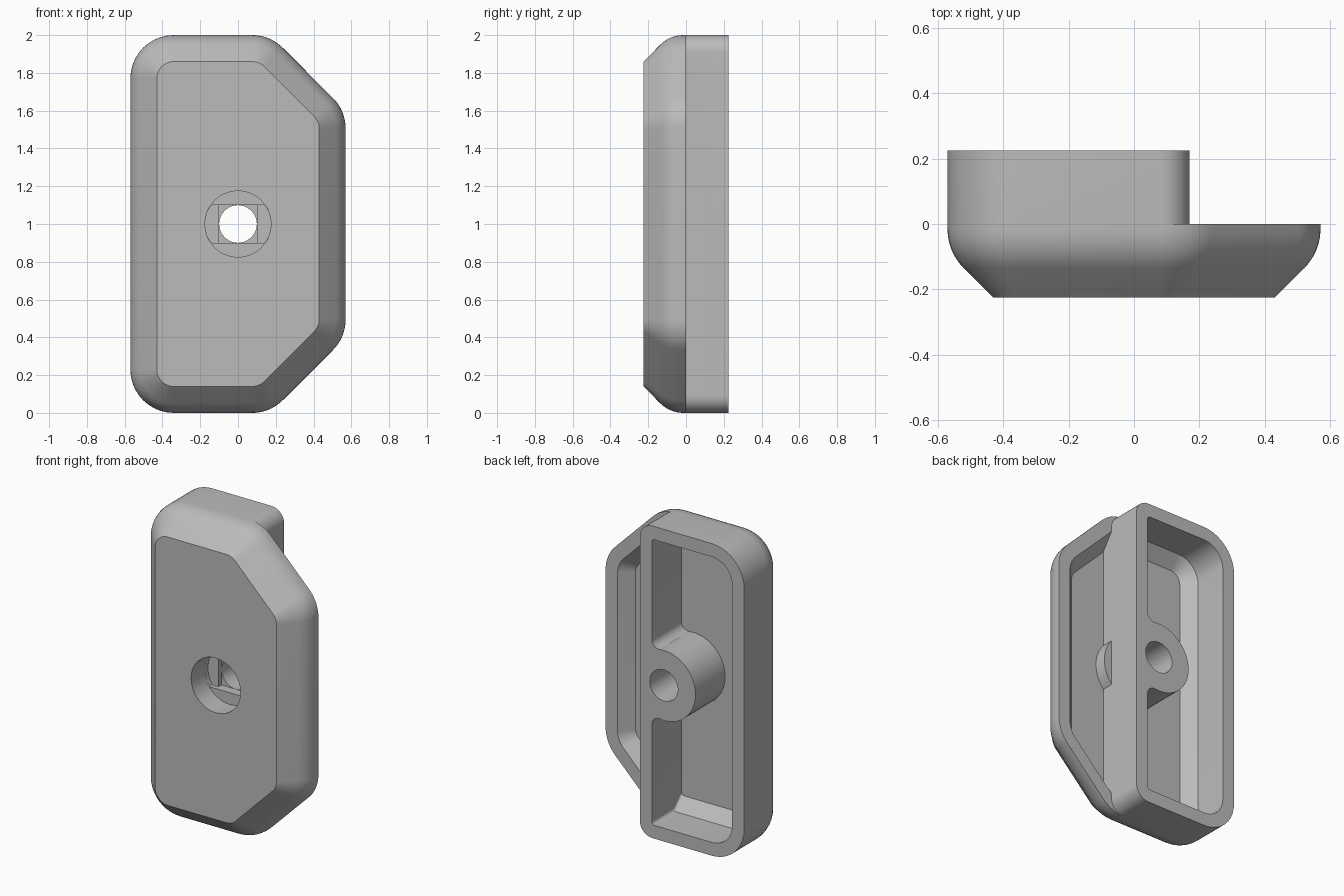
import bpy, bmesh, math
from mathutils import Vector

if "Cube" in bpy.data.objects:
    bpy.data.objects.remove(bpy.data.objects["Cube"])

D = 0.225          # half depth
WALL = 0.085       # wall thickness
R = 0.23           # outline corner radius
K = math.sqrt(2) - 1


def rounded(corners, seg=10):
    """Polygon in x/z with each (x, z, radius) corner filleted."""
    pts, n = [], len(corners)
    for i, (x, z, r) in enumerate(corners):
        p = Vector((x, z))
        if r <= 0:
            pts.append(p)
            continue
        a = (Vector(corners[i - 1][:2]) - p).normalized()
        b = (Vector(corners[(i + 1) % n][:2]) - p).normalized()
        half = a.angle(b) / 2
        c = p + (a + b).normalized() * (r / math.sin(half))
        t = r / math.tan(half)
        u, v = p + a * t - c, p + b * t - c
        ang = u.angle(v)
        for k in range(seg + 1):
            f = k / seg
            pts.append(c + (u * math.sin((1 - f) * ang) + v * math.sin(f * ang)) / math.sin(ang))
    return pts


def circle(r, n=64):
    return [Vector((r * math.cos(2 * math.pi * i / n), 1 + r * math.sin(2 * math.pi * i / n))) for i in range(n)]


def loft(name, sections):
    """Solid through matching loops, each given as (y, points)."""
    bm = bmesh.new()
    rings = [[bm.verts.new((p[0], y, p[1])) for p in pts] for y, pts in sections]
    for a, b in zip(rings, rings[1:]):
        for i in range(len(a)):
            j = (i + 1) % len(a)
            bm.faces.new((a[i], a[j], b[j], b[i]))
    bm.faces.new(rings[0])
    bm.faces.new(rings[-1])
    bmesh.ops.recalc_face_normals(bm, faces=bm.faces)
    me = bpy.data.meshes.new(name)
    bm.to_mesh(me)
    bm.free()
    ob = bpy.data.objects.new(name, me)
    bpy.context.collection.objects.link(ob)
    return ob


def prism(name, pts, y0, y1):
    return loft(name, [(y0, pts), (y1, pts)])


def cut(ob, tool, op='DIFFERENCE', keep=False):
    m = ob.modifiers.new("cut", 'BOOLEAN')
    m.operation, m.solver, m.object = op, 'EXACT', tool
    bpy.context.view_layer.objects.active = ob
    bpy.ops.object.modifier_apply(modifier=m.name)
    if not keep:
        bpy.data.objects.remove(tool)


def outline(d):
    """Plate outline shrunk by d."""
    r = R - d
    return rounded([(-0.57 + d, d, R - d), (0.17 - K * d, d, r), (0.57 - d, 0.4 + K * d, r),
                    (0.57 - d, 1.6 - K * d, r), (0.17 - K * d, 2 - d, r), (-0.57 + d, 2 - d, r)])


def box_inside(d):
    return rounded([(-0.57 + d, d, R - d), (0.17 - WALL, d, 0.02),
                    (0.17 - WALL, 2 - d, 0.02), (-0.57 + d, 2 - d, R - d)])


def pocket_inside(d):
    s = math.sqrt(2) * d
    return rounded([(0.17, s, 0), (0.57 - d, 0.4 + K * d, R - d),
                    (0.57 - d, 1.6 - K * d, R - d), (0.17, 2 - s, 0)])


# body: full-depth block with a rounded, bevelled front
arc, sections = 0.17, [(D, outline(0))]
for k in range(7):
    a = math.radians(45) * k / 6
    sections.append((-0.015 - arc * math.sin(a), outline(arc * (1 - math.cos(a)))))
sections.append((-D, outline(0.14)))
body = loft("knob_body", sections)

# lower the right-hand side to the plate level, leaving the rear box
side = [(0.08, 2.2)]
side += [(0.08 + 0.09 * math.sin(t), 1.91 + 0.09 * math.cos(t)) for t in [math.pi / 20 * i for i in range(11)]]
side += [(x, 2 - z) for x, z in reversed(side)]
side += [(1, -0.2), (1, 2.2)]
cut(body, prism("side_cutter", side, 0, 0.5))

# screw boss, with fillets where it joins the box wall
BR, F, WX = 0.225, 0.05, 0.17 - WALL
boss = prism("boss_shape", circle(BR), -0.2, 0.5)
cx = WX - F
h = math.sqrt((BR + F) ** 2 - cx ** 2)
a1 = math.atan2(-h, -cx) + 2 * math.pi
arc_pts = [(cx + F * math.cos(t), h + F * math.sin(t)) for t in
           [2 * math.pi + (a1 - 2 * math.pi) * i / 8 for i in range(9)]]
web = arc_pts + [(p[0], -p[1]) for p in reversed(arc_pts)]
web = [(x, 1 + z) for x, z in web] + [(0.12, 1 - h), (0.12, 1 + h)]
web_ob = prism("boss_web", web, -0.2, 0.5)

# hollow box and right pocket, both with sloping edges at the floor
FLOOR = 0.075
for name, shape, top in (("box_cavity", box_inside, 0.3), ("side_pocket", pocket_inside, 0.05)):
    tool = loft(name, [(top, shape(WALL)), (0, shape(WALL)), (-FLOOR, shape(WALL + FLOOR))])
    cut(tool, boss, keep=True)
    if name == "box_cavity":
        cut(tool, web_ob, keep=True)
    cut(body, tool)
for o in (boss, web_ob):
    bpy.data.objects.remove(o)

# stepped screw hole: counterbore, slot, square, round
slot = [(p[0], min(1.1, max(0.9, p[1]))) for p in circle(0.1745)]
square = [(-0.1, 0.9), (0.1, 0.9), (0.1, 1.1), (-0.1, 1.1)]
cut(body, prism("counterbore", circle(0.175), -0.3, -0.085))
cut(body, prism("slot", slot, -0.15, -0.055))
cut(body, prism("square", square, -0.15, -0.025))
cut(body, prism("hole", circle(0.0995), -0.3, 0.3))

# finish
mat = bpy.data.materials.new("grey")
mat.diffuse_color = (0.5, 0.5, 0.5, 1)
mat.use_nodes = True
mat.node_tree.nodes["Principled BSDF"].inputs["Base Color"].default_value = mat.diffuse_color
body.data.materials.clear()
body.data.materials.append(mat)
for p in body.data.polygons:
    p.material_index = 0
bpy.ops.object.select_all(action='DESELECT')
body.select_set(True)
bpy.context.view_layer.objects.active = body
bpy.ops.object.shade_smooth_by_angle(angle=math.radians(25))
body.location.z = 0
